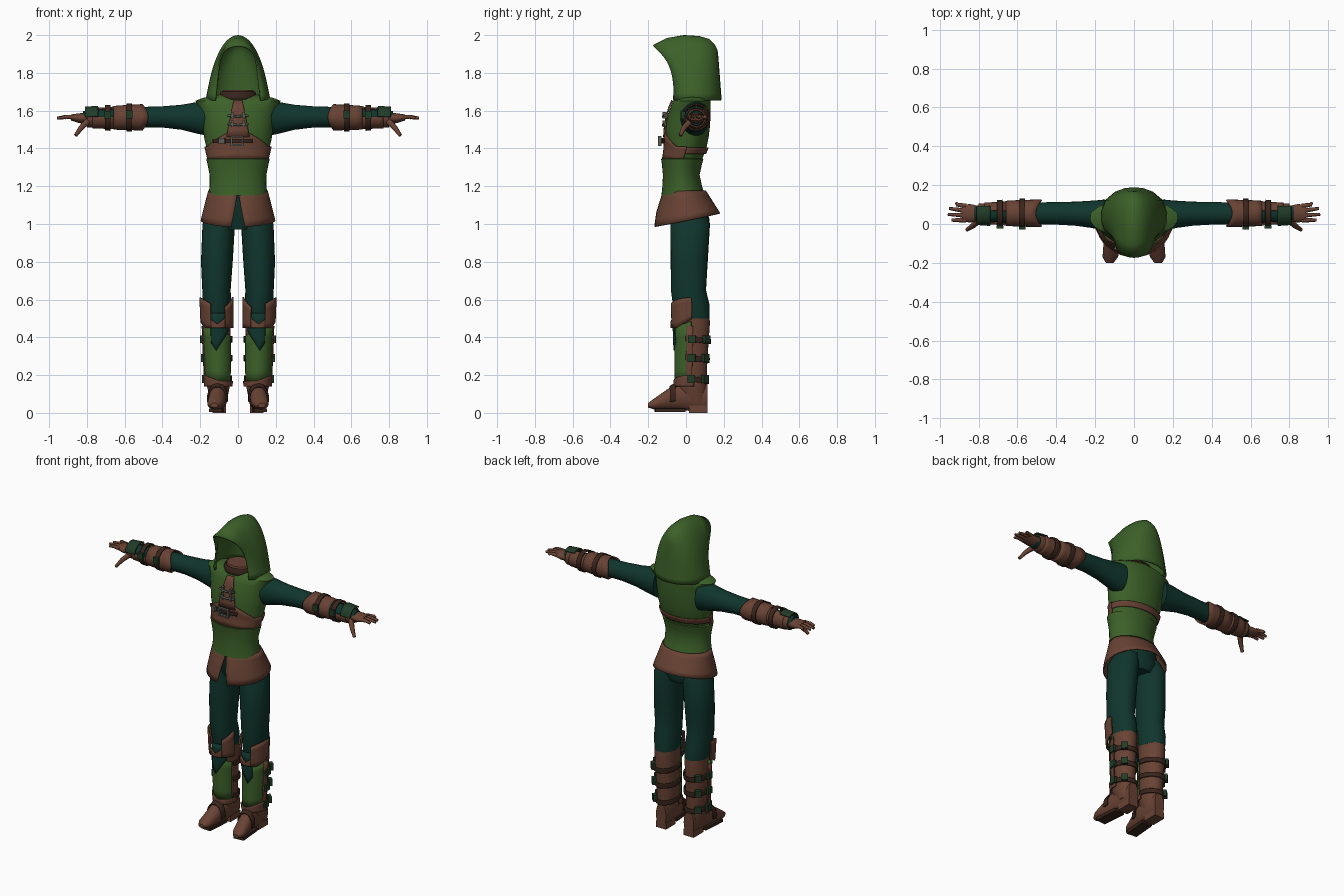
import bpy, bmesh, math
from math import sin, cos, pi, sqrt

if "Cube" in bpy.data.objects:
    bpy.data.objects.remove(bpy.data.objects["Cube"])


def material(name, *rgb):
    mat = bpy.data.materials.new(name)
    mat.use_nodes = True
    mat.diffuse_color = (*rgb, 1)
    mat.node_tree.nodes["Principled BSDF"].inputs["Base Color"].default_value = (*rgb, 1)
    return mat


GREEN = material("cloth green", .045, .12, .022)
TEAL = material("dark teal cloth", .005, .036, .026)
BROWN = material("brown leather", .14, .055, .034)
DARK = material("dark leather", .04, .018, .012)
METAL = material("dull metal", .1, .11, .09)
MOSS = material("dark green metal", .015, .045, .02)


def finish(name, bm, mat, thick=0.0):
    bmesh.ops.remove_doubles(bm, verts=bm.verts, dist=.0003)
    bmesh.ops.recalc_face_normals(bm, faces=bm.faces)
    mesh = bpy.data.meshes.new(name)
    bm.to_mesh(mesh)
    bm.free()
    mesh.materials.append(mat)
    obj = bpy.data.objects.new(name, mesh)
    bpy.context.collection.objects.link(obj)
    bpy.ops.object.select_all(action='DESELECT')
    bpy.context.view_layer.objects.active = obj
    obj.select_set(True)
    bpy.ops.object.shade_smooth_by_angle(angle=math.radians(50))
    if thick:
        solid = obj.modifiers.new("thickness", 'SOLIDIFY')
        solid.thickness, solid.offset = thick, 0
    return obj


def grid_mesh(rows, caps=False):
    bm = bmesh.new()
    grid = [[bm.verts.new(p) for p in row] for row in rows]
    for lower, upper in zip(grid, grid[1:]):
        for i in range(len(lower) - 1):
            bm.faces.new((lower[i], lower[i + 1], upper[i + 1], upper[i]))
    if caps:
        for row in (grid[0], grid[-1]):
            bm.faces.new(row[:-1])
    return bm


def surface(stations, t, angle, off=0, axis='z', side=1):
    """Point on a tube of ellipses: (t, centre a, centre b, radius a, radius b)."""
    ordered = sorted(stations)
    t_in = min(max(t, ordered[0][0]), ordered[-1][0])
    for low, high in zip(ordered, ordered[1:]):
        if t_in <= high[0]:
            break
    f = (t_in - low[0]) / (high[0] - low[0])
    ca, cb, ra, rb = (p + (q - p) * f for p, q in zip(low[1:], high[1:]))
    a, b = ca + (ra + off) * sin(angle), cb - (rb + off) * cos(angle)
    x, y, z = {'z': (a, b, t), 'x': (t, a, b), 'y': (a, t, b)}[axis]
    return side * x, y, z


def loft(name, stations, mat, axis='z', side=1, n=28):
    rows = [[surface(stations, s[0], 2 * pi * i / n, 0, axis, side) for i in range(n + 1)]
            for s in stations]
    return finish(name, grid_mesh(rows, True), mat)


def patch(name, stations, mat, t0, t1, a0=0, a1=2 * pi, off=.006, thick=.008,
          axis='z', side=1, n=28, rows=5):
    """Curved plate lying on a tube; the limits may be functions."""
    val = lambda f, arg: f(arg) if callable(f) else f
    pts = []
    for j in range(rows + 1):
        v, row = j / rows, []
        for i in range(n + 1):
            start, end = val(a0, v), val(a1, v)
            ang = start + (end - start) * i / n
            low, high = val(t0, ang), val(t1, ang)
            row.append(surface(stations, low + (high - low) * v, ang, off, axis, side))
        pts.append(row)
    return finish(name, grid_mesh(pts), mat, thick)


def box(name, centre, size, mat, turn=0):
    bm = bmesh.new()
    bmesh.ops.create_cube(bm, size=1)
    bmesh.ops.scale(bm, vec=size, verts=bm.verts)
    obj = finish(name, bm, mat)
    obj.location, obj.rotation_euler.z = centre, turn
    return obj


def tube(name, points, radius, mat, tip=.6):
    curve = bpy.data.curves.new(name, 'CURVE')
    curve.dimensions, curve.bevel_depth, curve.bevel_resolution = '3D', radius, 2
    curve.use_fill_caps = True
    spline = curve.splines.new('POLY')
    spline.points.add(len(points) - 1)
    for i, (slot, p) in enumerate(zip(spline.points, points)):
        slot.co = (*p, 1)
        slot.radius = 1 - (1 - tip) * i / (len(points) - 1)
    curve.materials.append(mat)
    bpy.context.collection.objects.link(bpy.data.objects.new(name, curve))


# Hood: arches from the front opening to the centre of the back
# (bottom y, bottom half width, top y, top z, lean power, taper, squareness)
arches = [(-.062, .12, -.172, 1.943, 3, .25, 10), (-.03, .15, -.1, 1.98, 2, .38, 4),
          (.01, .165, -.01, 1.995, 1, .4, 4), (.06, .167, .07, 1.99, 1, .4, 4),
          (.12, .145, .12, 1.975, 1, .38, 4), (.162, .095, .15, 1.945, 1, .3, 4),
          (.18, .045, .162, 1.92, 1, .2, 4), (.184, 0, .165, 1.9, 1, 0, 4)]
hood = []
for yb, w, yt, zt, lean, taper, square in arches:
    row = []
    for j in range(-14, 15):
        h = cos(j / 14 * pi / 2)
        x = math.copysign(w, j) * sqrt(max(0, 1 - h ** square)) * (1 - taper * h)
        row.append((x, yb + (yt - yb) * h ** lean, 1.655 + (zt - 1.655) * h))
    hood.append(row)
finish("hood", grid_mesh(hood), GREEN, .01)

# Neck and collar
neck = [(1.6, 0, .03, .1, .09), (1.68, 0, .02, .09, .08), (1.71, 0, .02, .08, .07)]
loft("neck", neck, BROWN)
patch("collar", neck, DARK, 1.66, 1.70, off=.004)

# Upper tunic and lower tunic
chest = [(1.33, 0, -.02, .15, .1), (1.4, 0, 0, .166, .108), (1.46, 0, .005, .18, .115),
         (1.52, 0, .01, .187, .117), (1.58, 0, .018, .194, .112), (1.62, 0, .024, .208, .106),
         (1.652, 0, .03, .226, .1), (1.668, 0, .035, .185, .09), (1.69, 0, .035, .08, .07)]
loft("upper_tunic", chest, GREEN, n=40)
waist = [(1.15, 0, -.015, .158, .115), (1.2, 0, -.02, .15, .105), (1.26, 0, -.025, .15, .097),
         (1.31, 0, -.022, .16, .105), (1.345, 0, -.02, .168, .112), (1.35, 0, -.02, .15, .1)]
loft("lower_tunic", waist, GREEN, n=40)

# Leather harness with a pointed, laced front
patch("harness_front", chest, BROWN, 1.345,
      lambda a: 1.41 + .1 * max(0, 1 - abs(a) / 1.1), -1.6, 1.6, n=40)
patch("harness_back", chest, BROWN, 1.372, 1.405, 1.6, 2 * pi - 1.6)
patch("lacing_panel", chest, BROWN, 1.46, 1.655,
      lambda v: -.33 + .23 * v, lambda v: .33 - .23 * v, off=.007, n=8)
patch("chest_strap", chest, DARK, 1.428, 1.45, -.75, .4, off=.018)
for z in (1.53, 1.575):
    tube("lace", [(-.055, -.113, z), (0, -.122, z - .006), (.055, -.113, z)], .006, METAL, 1)
    for x in (-.03, .03):
        box("lace_clasp", (x, -.113, z), (.014, .022, .034), METAL)
for x in (-.035, .025):
    box("buckle_side", (x, -.139, 1.44), (.01, .018, .05), METAL)
for z in (1.418, 1.462):
    box("buckle_bar", (-.005, -.139, z), (.07, .018, .009), METAL)
box("strap_end", (-.085, -.128, 1.44), (.035, .015, .03), METAL, -.3)

# Hips and split leather skirt
loft("hips", [(.97, 0, .02, .1, .085), (1.02, 0, .02, .155, .105), (1.17, 0, -.01, .148, .1)], TEAL)
skirt = [(.98, 0, .022, .203, .19), (1.06, 0, .01, .184, .165), (1.175, 0, -.008, .154, .11)]
patch("skirt", skirt, BROWN, lambda a: .985 + .07 * (1 - cos(a)) / 2, 1.175,
      lambda v: .18 - .17 * v, lambda v: 2 * pi - .18 + .17 * v, off=0, n=40)

leg = [(1.06, .082, .02, .07, .09), (1.0, .102, .022, .086, .105), (.8, .112, .017, .084, .098),
       (.65, .114, .013, .075, .093), (.57, .111, .028, .075, .097), (.5, .108, .035, .07, .09)]
boot = [(.54, .108, .03, .07, .088), (.48, .108, .035, .07, .092), (.35, .108, .033, .066, .085),
        (.25, .105, .03, .064, .082), (.14, .104, .03, .06, .08), (.06, .102, .05, .043, .06)]
knee = [(.4, .108, .02, .074, .088), (.5, .11, .014, .078, .088), (.62, .113, .012, .08, .09)]
foot = [(-.2, .125, .04, .02, .012), (-.17, .122, .047, .04, .028), (-.1, .112, .07, .045, .054),
        (-.04, .105, .088, .045, .072), (.05, .1, .09, .045, .082), (.115, .1, .085, .036, .078)]
sleeve = [(.15, .045, 1.56, .08, .095), (.22, .05, 1.562, .07, .083), (.3, .053, 1.565, .062, .066),
          (.4, .055, 1.567, .058, .056), (.5, .055, 1.565, .056, .055), (.62, .055, 1.563, .052, .05),
          (.82, .055, 1.56, .038, .038)]
palm = [(.78, .055, 1.56, .034, .032), (.84, .055, 1.56, .047, .026), (.885, .056, 1.564, .045, .016)]

for side, tag in ((1, "left_"), (-1, "right_")):
    # Legs, boots and guards
    loft(tag + "trouser_leg", leg, TEAL, side=side)
    loft(tag + "boot_shaft", boot, BROWN, side=side)
    loft(tag + "foot", foot, BROWN, 'y', side)
    box(tag + "heel", (side * .1, .065, .02), (.072, .1, .04), BROWN)
    box(tag + "sole", (side * .113, -.085, .014), (.07, .16, .02), DARK, side * .08)
    patch(tag + "instep_strap", foot, DARK, -.085, -.055, 1.3, 5, axis='y', side=side)
    patch(tag + "shin_guard", boot, GREEN, .165, lambda a: .44 + .03 * a, -1.15, 1.5, side=side)
    patch(tag + "shin_cloth", boot, TEAL, lambda a: .33 + .12 * abs(a - .1), .53,
          -.75, .45, off=.011, side=side)
    patch(tag + "boot_cuff", boot, BROWN, .14, lambda a: .17 + .03 * max(0, sin(a)),
          -1.5, 1.7, off=.012, side=side)
    patch(tag + "shin_edge", boot, BROWN, .15, .46, 1.25, 1.6, off=.011, n=6, side=side)
    patch(tag + "outer_knee_pad", knee, BROWN, lambda a: .45 + .05 * max(0, a - .8),
          lambda a: .56 + .05 * sin(a), .4, 1.75, off=.008, side=side)
    patch(tag + "inner_knee_pad", knee, BROWN, .45, lambda a: .53 - .06 * a,
          -1.4, -.5, off=.006, side=side)
    patch(tag + "knee_band", knee, BROWN, .45, lambda a: .47 + .06 * abs(a), -.5, .4, off=.007, side=side)
    for z in (.18, .29, .39):
        patch(tag + "boot_strap", boot, DARK, lambda a: z - .014 + .012 * cos(a),
              lambda a: z + .014 + .012 * cos(a), 1.2, 5, off=.008, side=side)
        for angle in (1.55, 2.4):
            box(tag + "boot_buckle", surface(boot, z, angle, .014, 'z', side),
                (.022, .04, .042), MOSS, side * (angle - pi / 2))

    # Arms, bracers and straps
    loft(tag + "sleeve", sleeve, TEAL, 'x', side)
    patch(tag + "bracer_cuff", sleeve, BROWN, lambda a: .49 + .015 * cos(2 * a), .66,
          off=.011, axis='x', side=side)
    patch(tag + "bracer", sleeve, BROWN, .66, .77, -1.7, 2.9, off=.009, axis='x', side=side)
    patch(tag + "wrist_band", sleeve, BROWN, .76, .8, off=.006, axis='x', side=side)
    patch(tag + "wrist_plate", sleeve, MOSS, .74, .81, 2.5, 4.6, off=.018, axis='x', side=side)
    for x in (.575, .69):
        patch(tag + "bracer_strap", sleeve, DARK, x - .014, x + .014, off=.018, axis='x', side=side)
        box(tag + "bracer_buckle", surface(sleeve, x, 4.5, .024, 'x', side), (.035, .016, .04), MOSS)

    # Hand with spread fingers
    loft(tag + "palm", palm, BROWN, 'x', side)
    for y, tip_x, tip_y in ((.02, .938, .02), (.044, .958, .05), (.068, .952, .08), (.092, .915, .108)):
        tube(tag + "finger", [(side * .865, y, 1.565), (side * .91, (y + tip_y) / 2, 1.568),
                              (side * tip_x, tip_y, 1.56)], .013, BROWN)
    tube(tag + "thumb", [(side * .79, .03, 1.55), (side * .83, -.01, 1.51),
                         (side * .86, -.03, 1.468)], .019, BROWN, .5)
